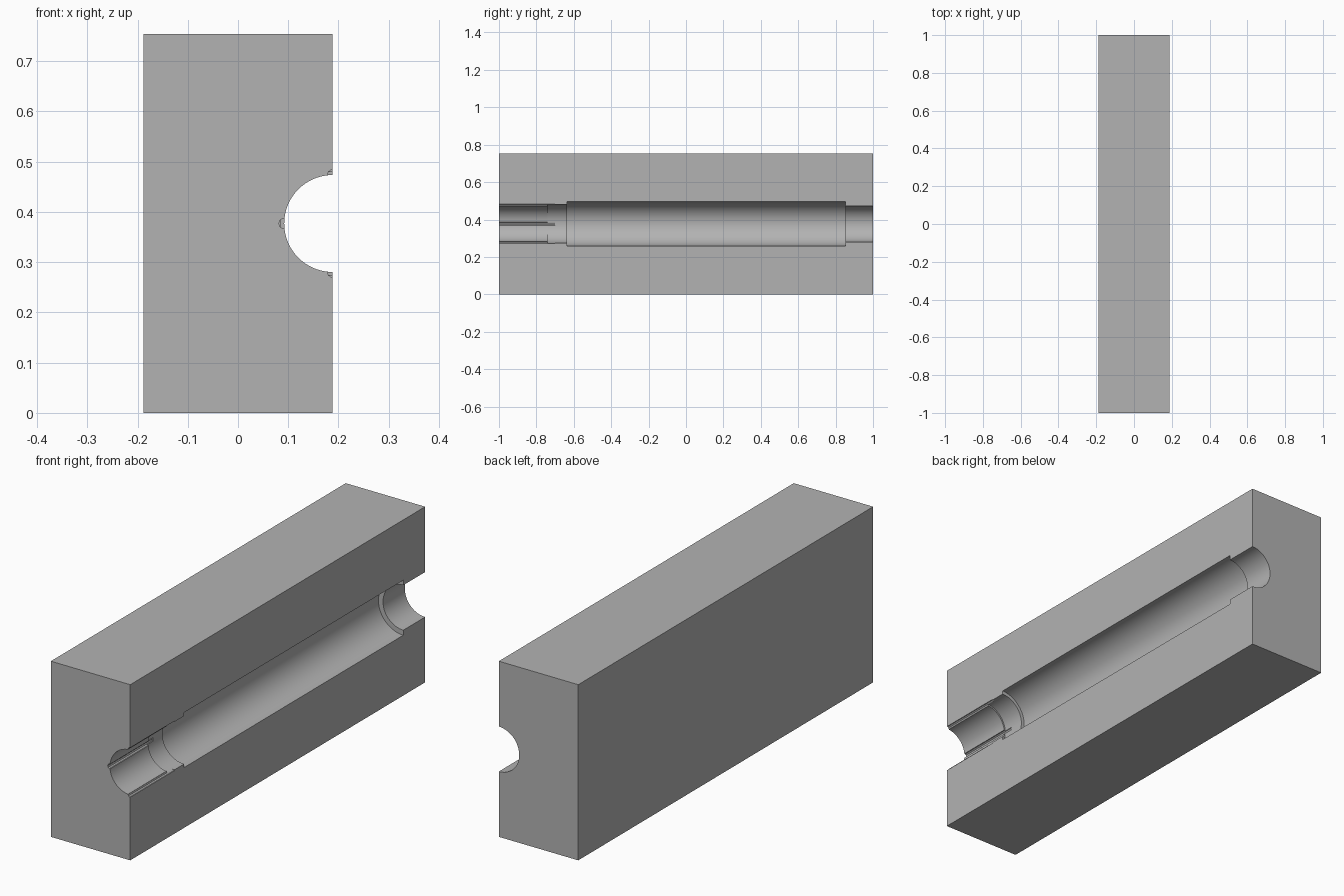
import bpy, bmesh, math
from mathutils import Matrix

cube = bpy.data.objects.get("Cube")
if cube:
    bpy.data.objects.remove(cube, do_unlink=True)

HALF_W, HEIGHT = 0.1885, 0.754
AXIS_X, AXIS_Z = HALF_W, HEIGHT / 2

grey = bpy.data.materials.new("plain grey")
grey.use_nodes = True
grey.diffuse_color = (0.45, 0.45, 0.45, 1)
grey.node_tree.nodes["Principled BSDF"].inputs["Base Color"].default_value = grey.diffuse_color


def add_object(name, bm):
    bmesh.ops.recalc_face_normals(bm, faces=bm.faces)
    mesh = bpy.data.meshes.new(name)
    bm.to_mesh(mesh)
    bm.free()
    mesh.materials.append(grey)
    obj = bpy.data.objects.new(name, mesh)
    bpy.context.collection.objects.link(obj)
    return obj


def turned(name, profile, x, z, sides):
    """Closed turned solid along y from (y, radius) steps."""
    bm = bmesh.new()
    rings = []
    for y, r in profile:
        rings.append([bm.verts.new((x + r * math.cos(a), y, z + r * math.sin(a)))
                      for a in (math.tau * i / sides for i in range(sides))])
    for low, high in zip(rings, rings[1:]):
        for i in range(sides):
            j = (i + 1) % sides
            bm.faces.new((low[i], low[j], high[j], high[i]))
    bm.faces.new(rings[0])
    bm.faces.new(rings[-1])
    return add_object(name, bm)


# Solid block
bm = bmesh.new()
bmesh.ops.create_cube(bm, size=1, matrix=Matrix.Translation((0, 0, HEIGHT / 2))
                      @ Matrix.Diagonal((2 * HALF_W, 2, HEIGHT, 1)))
block = add_object("mould_block", bm)

# Stepped bore, half of it sunk into the block's side
NECK, COLLAR, BARREL = 0.0965, 0.103, 0.118
cutters = [turned("bore_cutter", [
    (-1.1, NECK), (-0.74, NECK), (-0.74, COLLAR), (-0.635, COLLAR),
    (-0.635, BARREL), (0.852, BARREL), (0.852, NECK), (1.1, NECK)],
    AXIS_X, AXIS_Z, 72)]

# Small lengthwise slots around the front neck
for name, degrees in (("top", 90), ("middle", 180), ("bottom", 270)):
    a = math.radians(degrees)
    cutters.append(turned(name + "_slot_cutter", [(-1.1, 0.0105), (-0.7, 0.0105)],
                          AXIS_X + NECK * math.cos(a), AXIS_Z + NECK * math.sin(a), 10))

bpy.context.view_layer.objects.active = block
for cutter in cutters:
    cutter.hide_render = True
    cut = block.modifiers.new(cutter.name, "BOOLEAN")
    cut.operation = "DIFFERENCE"
    cut.solver = "EXACT"
    cut.object = cutter
    bpy.ops.object.modifier_apply(modifier=cut.name)
    bpy.data.objects.remove(cutter, do_unlink=True)

bpy.ops.object.select_all(action="DESELECT")
block.select_set(True)
bpy.ops.object.shade_smooth_by_angle(angle=math.radians(30))
